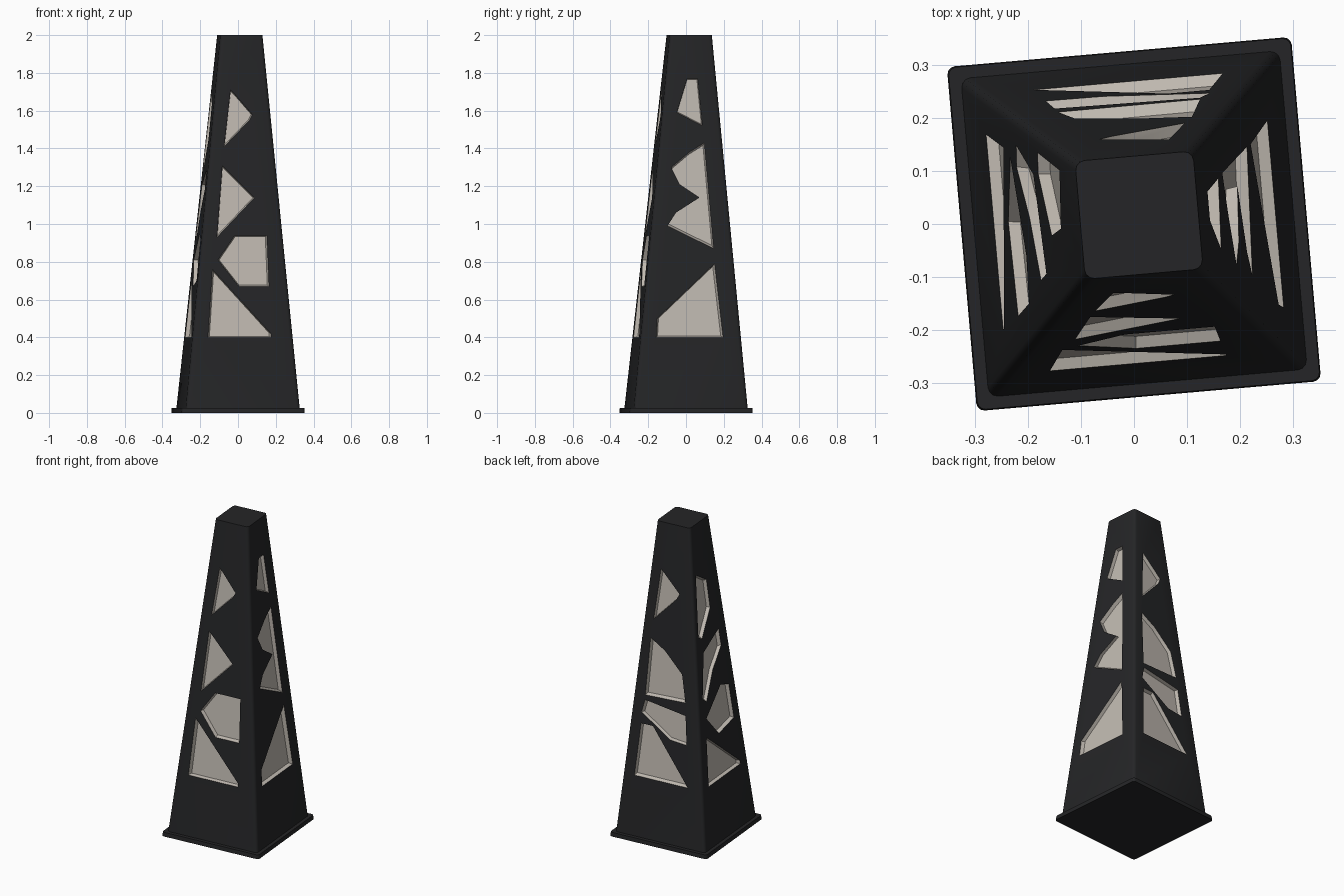
import bpy, bmesh, math
from mathutils import Vector, Matrix

if "Cube" in bpy.data.objects:
    bpy.data.objects.remove(bpy.data.objects["Cube"])

TURN = Matrix.Rotation(math.radians(5), 4, 'Z')
FOOT, HEIGHT = 0.02, 2.0


def material(name, rgb):
    m = bpy.data.materials.new(name)
    m.use_nodes = True
    m.diffuse_color = (*rgb, 1)
    bsdf = m.node_tree.nodes["Principled BSDF"]
    bsdf.inputs["Base Color"].default_value = (*rgb, 1)
    bsdf.inputs["Roughness"].default_value = 0.7
    return m


charcoal = material("charcoal", (0.018, 0.0185, 0.02))
stone = material("warm pale stone", (0.53, 0.49, 0.44))


def half(z):
    return 0.305 - 0.0965 * z


def centre(z):
    return Vector((0.011, 0.016, 0)) * z / HEIGHT


def make_object(name, bm, mat):
    bmesh.ops.recalc_face_normals(bm, faces=bm.faces)
    bm.transform(TURN)
    mesh = bpy.data.meshes.new(name)
    bm.to_mesh(mesh)
    bm.free()
    mesh.materials.append(mat)
    obj = bpy.data.objects.new(name, mesh)
    bpy.context.collection.objects.link(obj)
    return obj


def prism(bm, low, high):
    """Closed solid between two matching loops."""
    a, b = [[bm.verts.new(p) for p in loop] for loop in (low, high)]
    bm.faces.new(a)
    bm.faces.new(b)
    n = len(a)
    return [bm.faces.new((a[i], a[(i + 1) % n], b[(i + 1) % n], b[i])) for i in range(n)]


def square(h, z):
    return [centre(z) + Vector((x * h, y * h, z))
            for x, y in ((-1, -1), (1, -1), (1, 1), (-1, 1))]


def tower(name, h0, z0, h1, z1, radius):
    """Tapered square block with rounded upright edges."""
    bm = bmesh.new()
    prism(bm, square(h0, z0), square(h1, z1))
    upright = [e for e in bm.edges if abs(e.verts[0].co.z - e.verts[1].co.z) > 0.001]
    bmesh.ops.bevel(bm, geom=upright, offset=radius, segments=3,
                    profile=0.5, affect='EDGES')
    return make_object(name, bm, charcoal)


# Foot plate and tapered body
base_plate = tower("base_plate", 0.327, 0, 0.325, 0.026, 0.015)
body = tower("tapered_body", half(FOOT), FOOT, half(HEIGHT), HEIGHT, 0.018)

# Window outlines for each side: (across, height), seen from outside
front = [
    [(-.04, 1.71), (-.02, 1.69), (.075, 1.58), (.06, 1.55), (-.075, 1.41)],
    [(-.085, 1.31), (.085, 1.14), (-.115, .93)],
    [(-.02, .94), (.15, .94), (.16, .67), (0, .67), (-.11, .81)],
    [(-.14, .76), (.17, .42), (.17, .4), (-.165, .4)],
]
left = [
    [(0, 1.77), (.055, 1.77), (.08, 1.52), (-.055, 1.59)],
    [(.09, 1.43), (.01, 1.38), (-.085, 1.3), (-.04, 1.21), (.065, 1.14),
     (-.06, 1.06), (-.105, .99), (.14, .87)],
    [(.145, .79), (.19, .4), (-.165, .4), (-.16, .5)],
]
back = [
    [(-.05, 1.71), (.08, 1.58), (.06, 1.54), (-.085, 1.39)],
    [(-.1, 1.27), (0, 1.21), (.12, 1.09), (.15, .92), (-.12, .91)],
    [(-.12, .88), (.155, .84), (.17, .66), (.06, .67), (-.14, .8)],
    [(-.14, .73), (-.06, .73), (.19, .4), (-.17, .4)],
]
right = [
    [(-.08, 1.7), (.03, 1.63), (.04, 1.45), (-.08, 1.3), (-.12, 1.32)],
    [(.11, 1.29), (.12, 1.18), (0, 1.07), (-.1, .91), (-.14, .94), (-.08, 1.21)],
    [(-.12, .81), (.07, .95), (.16, .92), (.18, .7), (0, .67)],
    [(-.14, .7), (.2, .42), (.2, .4), (-.17, .4)],
]


def window_loop(points, side, depth, scale):
    """Outline laid on one sloping side, pushed inward by depth."""
    spin = Matrix.Rotation(side * math.pi / 2, 3, 'Z')
    mid = sum((Vector(p) for p in points), Vector((0, 0))) / len(points)
    loop = []
    for p in points:
        u, z = mid + (Vector(p) - mid) * scale
        loop.append(centre(z) + spin @ Vector((u - 0.02, -half(z) + depth, z)))
    return loop


# Recessed pale windows, cut from the body
bm = bmesh.new()
for side, windows in enumerate((front, left, back, right)):
    for points in windows:
        prism(bm, window_loop(points, side, -0.02, 1.05),
              window_loop(points, side, 0.022, 0.945))
cutter = make_object("window_cutter", bm, stone)
cutter.hide_render = True
body.data.materials.append(stone)

cut = body.modifiers.new("windows", 'BOOLEAN')
cut.operation = 'DIFFERENCE'
cut.solver = 'EXACT'
cut.material_mode = 'TRANSFER'
cut.object = cutter

bpy.ops.object.select_all(action='DESELECT')
bpy.context.view_layer.objects.active = body
body.select_set(True)
bpy.ops.object.modifier_apply(modifier=cut.name)
bpy.data.objects.remove(cutter)

# Soft rounded corners, crisp edges elsewhere
base_plate.select_set(True)
bpy.ops.object.shade_smooth_by_angle(angle=math.radians(35))
